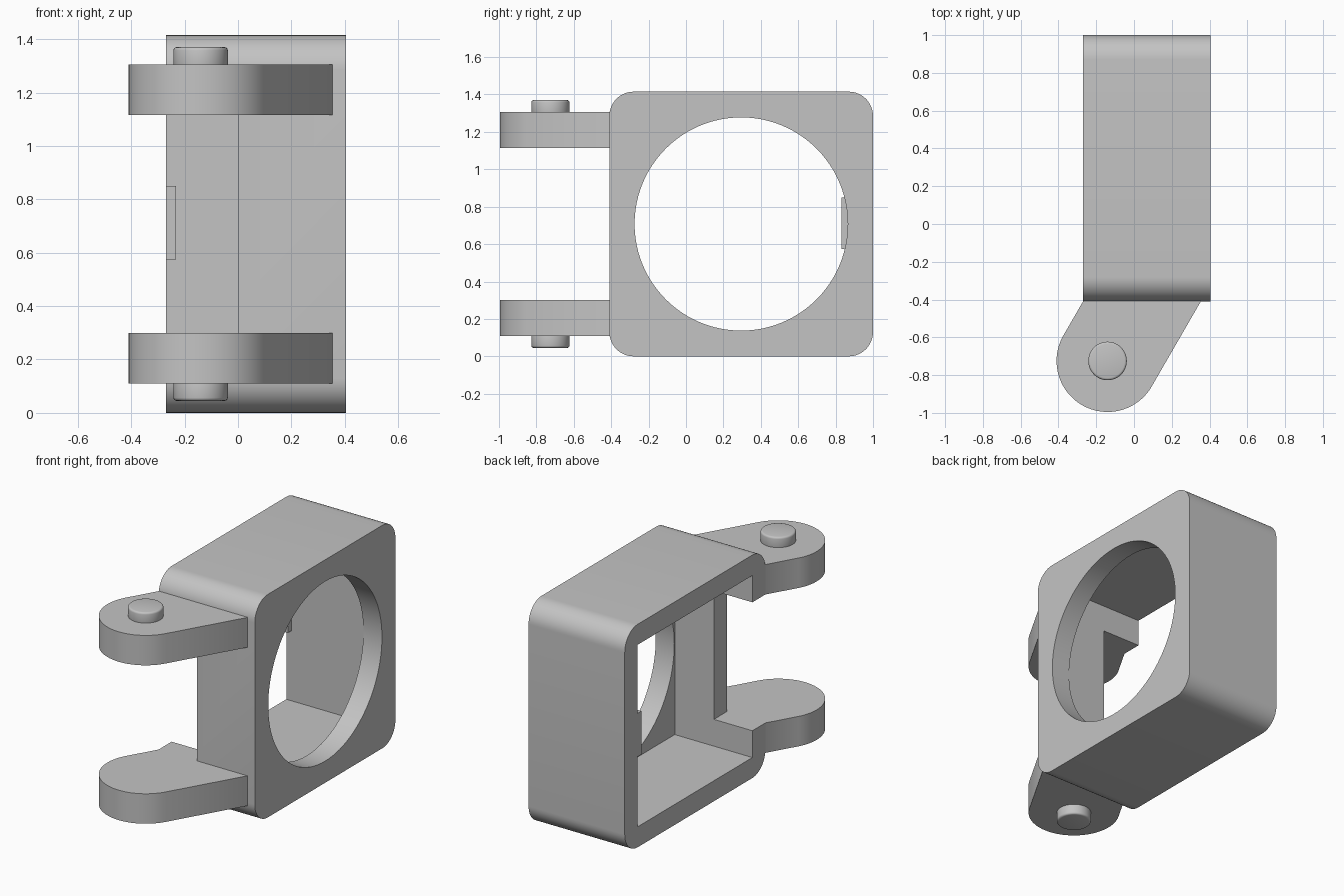
import bpy, bmesh
from math import cos, sin, radians, tan

old = bpy.data.objects.get("Cube")
if old:
    bpy.data.objects.remove(old, do_unlink=True)

grey = bpy.data.materials.new("light grey")
grey.use_nodes = True
colour = (0.55, 0.55, 0.55, 1)
grey.diffuse_color = colour
grey.node_tree.nodes["Principled BSDF"].inputs["Base Color"].default_value = colour


def make(name, bm):
    bmesh.ops.recalc_face_normals(bm, faces=bm.faces)
    mesh = bpy.data.meshes.new(name)
    bm.to_mesh(mesh)
    bm.free()
    mesh.materials.append(grey)
    ob = bpy.data.objects.new(name, mesh)
    bpy.context.collection.objects.link(ob)
    return ob


def prism(name, outline, direction):
    """Extrude a closed outline of 3D points along a direction."""
    bm = bmesh.new()
    face = bm.faces.new([bm.verts.new(p) for p in outline])
    new = bmesh.ops.extrude_face_region(bm, geom=[face])["geom"]
    bmesh.ops.translate(bm, vec=direction,
                        verts=[v for v in new if isinstance(v, bmesh.types.BMVert)])
    return make(name, bm)


def box(name, lo, hi):
    (x0, y0, z0), (x1, y1, z1) = lo, hi
    base = [(x0, y0, z0), (x1, y0, z0), (x1, y1, z0), (x0, y1, z0)]
    return prism(name, base, (0, 0, z1 - z0))


def arc(cx, cy, r, start, end, steps):
    angles = [radians(start + (end - start) * i / steps) for i in range(steps + 1)]
    return [(cx + r * cos(a), cy + r * sin(a)) for a in angles]


def activate(ob):
    bpy.ops.object.select_all(action="DESELECT")
    ob.select_set(True)
    bpy.context.view_layer.objects.active = ob


def smooth(ob):
    activate(ob)
    bpy.ops.object.shade_smooth_by_angle(angle=radians(35))


def cut(ob, cutter):
    activate(ob)
    mod = ob.modifiers.new("cut", "BOOLEAN")
    mod.operation, mod.solver, mod.object = "DIFFERENCE", "EXACT", cutter
    bpy.ops.object.modifier_apply(modifier=mod.name)
    bpy.data.objects.remove(cutter, do_unlink=True)


# Overall dimensions
left, right = -0.27, 0.405
front, back, height = -0.41, 1.0, 1.415
wall = 0.13
mid_y, mid_z = (front + back) / 2, height / 2

# Housing: rounded square block, hollow from one side, round window in the other
corners = [(back - wall, height - wall, 0), (front + wall, height - wall, 90),
           (front + wall, wall, 180), (back - wall, wall, 270)]
outline = [(left, y, z) for cy, cz, a in corners
           for y, z in arc(cy, cz, wall, a, a + 90, 12)]
housing = prism("housing", outline, (right - left, 0, 0))
cut(housing, box("cavity", (left - 0.1, front + wall, wall),
                 (right - wall, back - wall, height - wall)))
ring = arc(mid_y, mid_z, 0.57, 0, 360, 96)[:-1]
cut(housing, prism("window", [(0.2, y, z) for y, z in ring], (0.4, 0, 0)))

# Opening in the hinge-side wall between the arms
arm_low, arm_high = 0.11, 0.30
cut(housing, box("notch", (left - 0.1, front - 0.1, arm_high),
                 (0, front + wall + 0.05, height - arm_high)))
smooth(housing)

# Snap tab on the inside of the back wall
box("snap_tab", (left, 0.832, 0.575), (left + 0.037, back - wall + 0.01, 0.85))

# Hinge arms: round end with tangent sides running into the housing
px, py, radius = -0.14, -0.725, 0.27
nose = arc(px, py, radius, 150, 330, 48)
slope = tan(radians(60))
roots = [(x + (front - y) / slope, front) for x, y in (nose[-1], nose[0])]
inset = 0.02
plan = nose + [roots[0], (roots[0][0], front + inset),
               (roots[1][0], front + inset), roots[1]]

for label, low, pin_low, pin_high in (
        ("lower", arm_low, 0.045, arm_low + 0.02),
        ("upper", height - arm_high, height - arm_low - 0.02, height - 0.045)):
    arm = prism(label + "_hinge_arm", [(x, y, low) for x, y in plan],
                (0, 0, arm_high - arm_low))
    smooth(arm)

    # Hinge pin with a softened rim
    circle = arc(px, py, 0.102, 0, 360, 48)[:-1]
    pin = prism(label + "_hinge_pin", [(x, y, pin_low) for x, y in circle],
                (0, 0, pin_high - pin_low))
    bevel = pin.modifiers.new("rim", "BEVEL")
    bevel.width, bevel.segments = 0.012, 3
    bevel.limit_method, bevel.angle_limit = "ANGLE", radians(40)
    activate(pin)
    bpy.ops.object.modifier_apply(modifier=bevel.name)
    smooth(pin)
